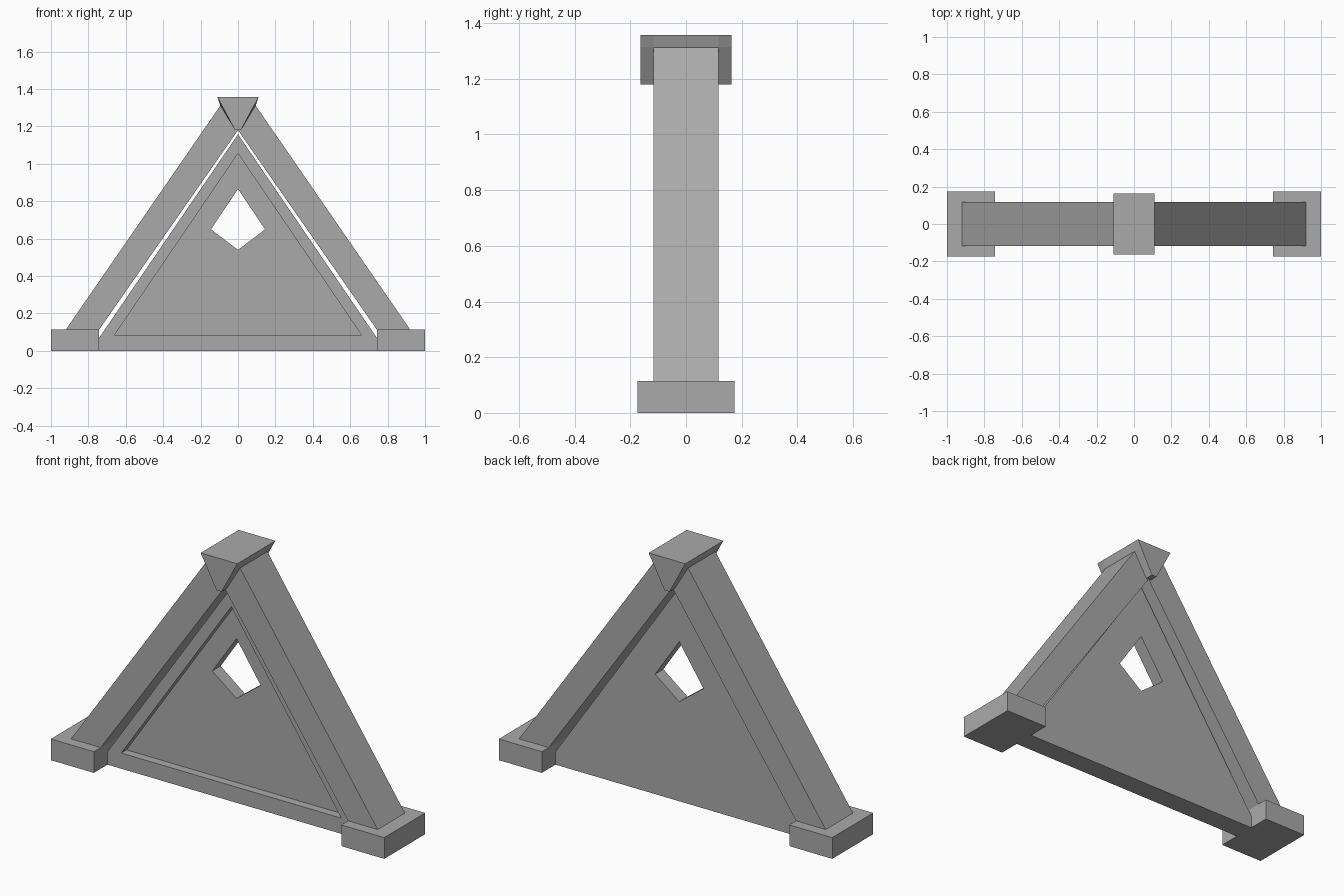
import bpy
import bmesh

cube = bpy.data.objects.get("Cube")
if cube:
    bpy.data.objects.remove(cube, do_unlink=True)

stone = bpy.data.materials.new("grey stone")
stone.use_nodes = True
GREY = (0.4, 0.4, 0.4, 1)
stone.diffuse_color = GREY
stone.node_tree.nodes["Principled BSDF"].inputs["Base Color"].default_value = GREY


def loft(name, sections):
    """Join (y, xz outline) sections from front to back into a closed solid."""
    bm = bmesh.new()
    rings = [[bm.verts.new((x, y, z)) for x, z in outline] for y, outline in sections]
    for a, b in zip(rings, rings[1:]):
        for i in range(len(a)):
            j = (i + 1) % len(a)
            bm.faces.new((a[i], a[j], b[j], b[i]))
    bm.faces.new(rings[0])
    bm.faces.new(rings[-1])
    bmesh.ops.recalc_face_normals(bm, faces=bm.faces)
    mesh = bpy.data.meshes.new(name)
    bm.to_mesh(mesh)
    bm.free()
    mesh.materials.append(stone)
    obj = bpy.data.objects.new(name, mesh)
    bpy.context.collection.objects.link(obj)
    return obj


def prism(name, outline, front, back):
    return loft(name, [(front, outline), (back, outline)])


def cut(target, cutter):
    cutter.hide_render = True
    cutter.hide_set(True)
    mod = target.modifiers.new(cutter.name, "BOOLEAN")
    mod.operation = "DIFFERENCE"
    mod.solver = "EXACT"
    mod.object = cutter


# Feet and sloping beams on both sides
for side, s in (("left", 1), ("right", -1)):
    foot = [(0.742, 0), (1, 0), (1, 0.115), (0.742, 0.115)]
    prism(side + "_foot", [(s * x, z) for x, z in foot], -0.175, 0.175)
    beam = [(0.752, 0.1), (0.93, 0.1), (0.09, 1.318), (0, 1.33), (0, 1.18)]
    prism(side + "_beam", [(s * x, z) for x, z in beam], -0.117, 0.117)

# Wedge keystone with sides that swell towards the beams
def wedge(mid):
    half = [(0.11, 1.357), (mid, 1.315), (0.015, 1.18)]
    return half + [(-x, z) for x, z in reversed(half)]

loft("keystone", [(-0.163, wedge(0.087)), (-0.117, wedge(0.096)),
                  (0.117, wedge(0.096)), (0.163, wedge(0.087))])

# Gable panel with a recessed front and a kite-shaped opening
panel = prism("gable_panel", [(-0.79, 0), (0.79, 0), (0, 1.158)], -0.058, 0.058)
cut(panel, prism("recess_cutter", [(-0.66, 0.085), (0.66, 0.085), (0, 1.055)], -0.2, -0.013))
kite = [(0, 0.54), (0.145, 0.65), (0, 0.865), (-0.145, 0.65)]
cut(panel, prism("opening_cutter", kite, -0.3, 0.3))
